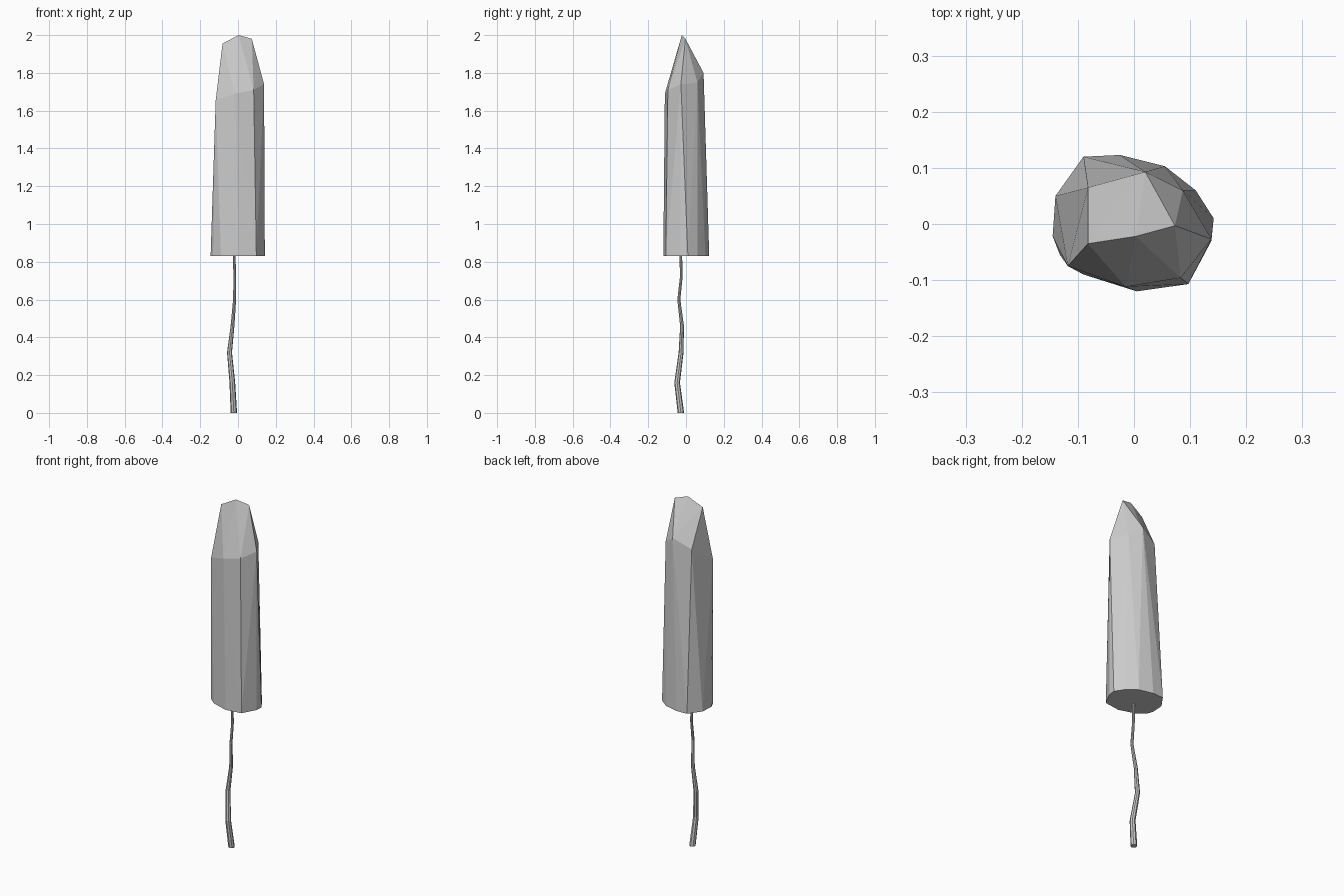
import bpy, bmesh, math
from mathutils import Vector

if "Cube" in bpy.data.objects:
    bpy.data.objects.remove(bpy.data.objects["Cube"])


def finish(bm, name):
    bmesh.ops.recalc_face_normals(bm, faces=bm.faces)
    me = bpy.data.meshes.new(name)
    bm.to_mesh(me)
    bm.free()
    ob = bpy.data.objects.new(name, me)
    bpy.context.collection.objects.link(ob)
    return ob


# Faceted crown: convex hull of base outline, shoulder and ridge
base = [(-.14, .05), (-.09, .12), (-.025, .123), (.055, .103), (.11, .06), (.142, .01),
        (.138, -.03), (.097, -.107), (.005, -.12), (-.09, -.09), (-.132, -.055), (-.145, -.022)]
shoulder = [(-.118, -.075, 1.655), (-.015, -.112, 1.69), (.083, -.096, 1.71), (.138, -.027, 1.74),
            (.087, .06, 1.75), (.02, .093, 1.80), (-.082, .065, 1.75)]
ridge = [(-.082, -.035, 1.955), (.003, -.022, 2.0), (.073, -.003, 1.98)]
bm = bmesh.new()
for p in [(x, y, .83) for x, y in base] + shoulder + ridge:
    bm.verts.new(p)
hull = bmesh.ops.convex_hull(bm, input=bm.verts)
loose = [v for v in bm.verts if not v.link_faces]
bmesh.ops.delete(bm, geom=loose, context='VERTS')
bmesh.ops.dissolve_limit(bm, angle_limit=math.radians(1), verts=bm.verts, edges=bm.edges)
finish(bm, "crown")

# Thin crooked trunk: tapered rings along a path (x, y, z, radius)
path = [(-.022, -.027, 0, .017), (-.030, -.047, .16, .015), (-.045, -.026, .32, .013),
        (-.029, -.021, .46, .010), (-.018, -.038, .60, .008), (-.017, -.025, .72, .007),
        (-.021, -.028, .86, .007)]
SIDES = 8
bm = bmesh.new()
rings = []
for x, y, z, r in path:
    rings.append([bm.verts.new((x + r * math.cos(2 * math.pi * i / SIDES),
                                y + r * math.sin(2 * math.pi * i / SIDES), z))
                  for i in range(SIDES)])
for a, b in zip(rings, rings[1:]):
    for i in range(SIDES):
        j = (i + 1) % SIDES
        bm.faces.new((a[i], a[j], b[j], b[i]))
bm.faces.new(rings[0])
bm.faces.new(rings[-1])
finish(bm, "trunk")
